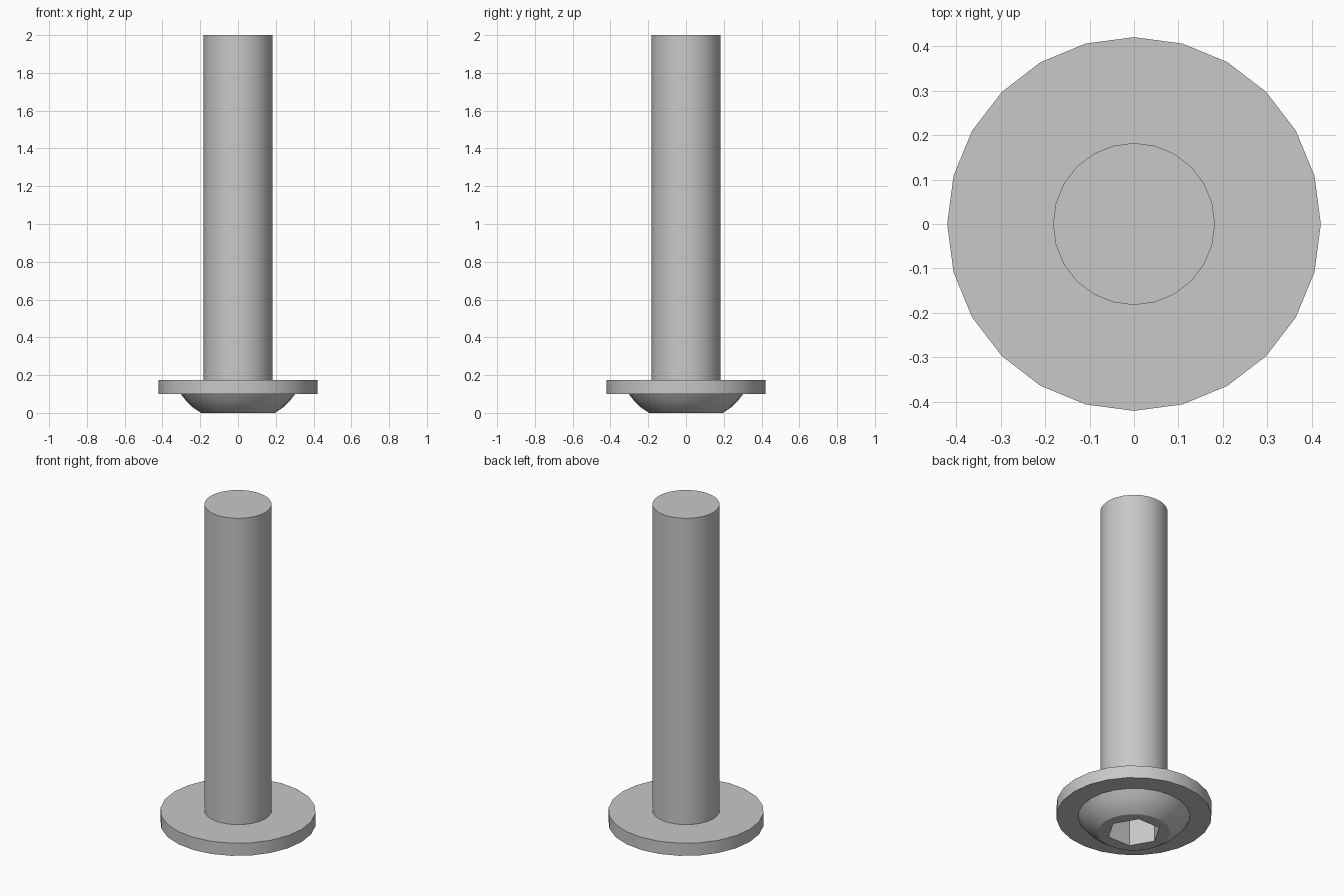
import bpy, bmesh, math

cube = bpy.data.objects.get("Cube")
if cube:
    bpy.data.objects.remove(cube, do_unlink=True)

SIDES = 24

steel = bpy.data.materials.new("grey_steel")
steel.use_nodes = True
colour = (0.58, 0.58, 0.58, 1)
steel.diffuse_color = colour
steel.node_tree.nodes["Principled BSDF"].inputs["Base Color"].default_value = colour


def hex_radius(corner, a):
    """Distance to a hexagon's edge at angle a, with a corner on +x."""
    return corner * math.cos(math.pi / 6) / math.cos(a % (math.pi / 3) - math.pi / 6)


def ring(bm, r, z, hexagon=False):
    verts = []
    for i in range(SIDES):
        a = 2 * math.pi * i / SIDES
        d = hex_radius(r, a + 1e-6) if hexagon else r
        verts.append(bm.verts.new((d * math.cos(a), d * math.sin(a), z)))
    return verts


# Profile from the socket floor, around the head and flange, to the shank end
profile = [
    (0.145, 0.172, True), (0.145, 0.0, True),                    # hex socket
    (0.196, 0.0, False), (0.242, 0.031, False),                  # domed head
    (0.277, 0.066, False), (0.303, 0.10, False),
    (0.42, 0.10, False), (0.42, 0.175, False),                   # flange
    (0.182, 0.175, False), (0.182, 2.0, False),                  # shank
]

bm = bmesh.new()
rings = [ring(bm, *p) for p in profile]
for lower, upper in zip(rings, rings[1:]):
    for i in range(SIDES):
        j = (i + 1) % SIDES
        bm.faces.new((lower[i], lower[j], upper[j], upper[i]))
bm.faces.new(rings[0])      # socket floor
bm.faces.new(rings[-1])     # shank end
bmesh.ops.recalc_face_normals(bm, faces=bm.faces)

mesh = bpy.data.meshes.new("flanged_bolt")
bm.to_mesh(mesh)
bm.free()
mesh.materials.append(steel)
bolt = bpy.data.objects.new("flanged_bolt", mesh)
bpy.context.collection.objects.link(bolt)

# Smooth round sides, crisp rims
bpy.ops.object.select_all(action='DESELECT')
bolt.select_set(True)
bpy.context.view_layer.objects.active = bolt
bpy.ops.object.shade_smooth_by_angle(angle=math.radians(25))
